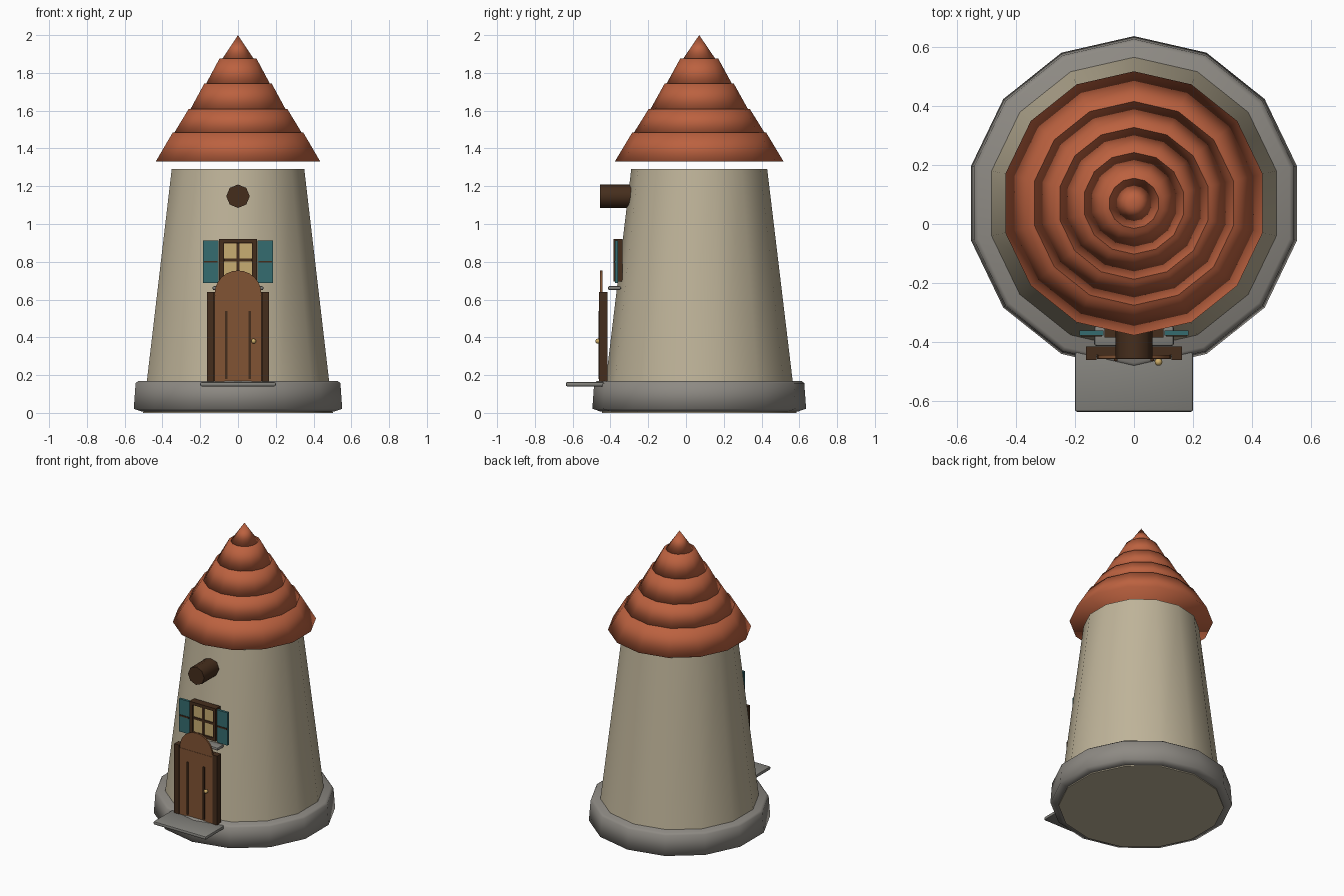
import bpy, bmesh, math
from mathutils import Vector, Matrix

if "Cube" in bpy.data.objects:
    bpy.data.objects.remove(bpy.data.objects["Cube"])

CY = 0.07      # tower axis in y
SIDES = 14


def material(name, rgb):
    m = bpy.data.materials.new(name)
    m.diffuse_color = (*rgb, 1)
    m.use_nodes = True
    m.node_tree.nodes["Principled BSDF"].inputs["Base Color"].default_value = m.diffuse_color
    return m


PLASTER = material("tan_plaster", (0.52, 0.455, 0.32))
STONE = material("grey_stone", (0.27, 0.255, 0.23))
SLAB = material("slab_grey", (0.23, 0.225, 0.205))
TILE = material("terracotta", (0.50, 0.12, 0.05))
WOOD = material("brown_wood", (0.22, 0.088, 0.034))
DARK = material("dark_wood", (0.06, 0.027, 0.012))
GLASS = material("warm_glass", (0.58, 0.42, 0.17))
TEAL = material("teal_paint", (0.035, 0.15, 0.16))
BRASS = material("brass", (0.62, 0.42, 0.14))


def finish(name, bm, mat, smooth=None):
    bmesh.ops.recalc_face_normals(bm, faces=bm.faces)
    me = bpy.data.meshes.new(name)
    bm.to_mesh(me)
    bm.free()
    me.materials.append(mat)
    ob = bpy.data.objects.new(name, me)
    bpy.context.collection.objects.link(ob)
    if smooth is not None:
        bpy.ops.object.select_all(action='DESELECT')
        ob.select_set(True)
        bpy.context.view_layer.objects.active = ob
        if smooth >= 180:
            bpy.ops.object.shade_smooth()
        else:
            bpy.ops.object.shade_smooth_by_angle(angle=math.radians(smooth))
    return ob


def lathe(name, profile, mat, smooth):
    """Capped turned shape about the tower axis; profile is (radius, z)."""
    bm = bmesh.new()
    rings = []
    for r, z in profile:
        if r == 0:
            rings.append([bm.verts.new((0, CY, z))])
            continue
        ring = []
        for k in range(SIDES):
            a = math.pi / 2 + k * math.tau / SIDES
            ring.append(bm.verts.new((r * math.cos(a), CY + r * math.sin(a), z)))
        rings.append(ring)
    for a, b in zip(rings, rings[1:]):
        for k in range(SIDES):
            n = (k + 1) % SIDES
            bm.faces.new((a[k], a[n], b[0]) if len(b) == 1 else (a[k], a[n], b[n], b[k]))
    for ring in (rings[0], rings[-1]):
        if len(ring) > 1:
            bm.faces.new(ring)
    return finish(name, bm, mat, smooth)


def box(name, x0, x1, y0, y1, z0, z1, mat, bevel=0.0):
    bm = bmesh.new()
    bmesh.ops.create_cube(bm, size=1)
    for v in bm.verts:
        v.co = Vector(((x0 + x1) / 2 + v.co.x * (x1 - x0),
                       (y0 + y1) / 2 + v.co.y * (y1 - y0),
                       (z0 + z1) / 2 + v.co.z * (z1 - z0)))
    if bevel:
        bmesh.ops.bevel(bm, geom=bm.edges[:], offset=bevel, segments=2,
                        profile=0.5, affect='EDGES')
    return finish(name, bm, mat, 35 if bevel else None)


def rod_y(name, x, z, r, y0, y1, sides, mat, smooth=50):
    """Cylinder lying along y."""
    bm = bmesh.new()
    bmesh.ops.create_cone(bm, cap_ends=True, segments=sides, radius1=r, radius2=r, depth=y1 - y0,
                          matrix=Matrix.Translation((x, (y0 + y1) / 2, z)) @ Matrix.Rotation(math.pi / 2, 4, 'X'))
    return finish(name, bm, mat, smooth)


# Tower wall and stone footing
lathe("tower_wall", [(0.515, 0.0), (0.36, 1.29)], PLASTER, 30)
lathe("stone_base", [(0.525, 0.008), (0.566, 0.022), (0.556, 0.158), (0.54, 0.17)], STONE, 180)

# Stacked roof tiers, each with a small ledge
z_levels = [1.33, 1.485, 1.61, 1.745, 1.875, 2.0]
r_low = [0.447, 0.345, 0.257, 0.172, 0.085]
r_high = [0.354, 0.267, 0.182, 0.101, 0]
for i in range(5):
    lathe(f"roof_tier_{i + 1}", [(r_low[i], z_levels[i]), (r_high[i], z_levels[i + 1])], TILE, 180)

# Log beam poking out above the window
rod_y("beam_end", 0, 1.147, 0.062, -0.455, -0.27, 8, DARK)

# Window: frame, panes, glazing bars, sill
box("window_frame", -0.1, 0.1, -0.37, -0.335, 0.695, 0.92, DARK)
box("window_glass", -0.075, 0.075, -0.375, -0.368, 0.715, 0.898, GLASS)
box("window_bar_upright", -0.008, 0.008, -0.381, -0.373, 0.715, 0.898, DARK)
box("window_bar_cross", -0.075, 0.075, -0.381, -0.373, 0.802, 0.818, DARK)
for s in (-1, 1):
    x0, x1 = sorted((s * 0.078, s * 0.1))
    box("window_jamb", x0, x1, -0.385, -0.36, 0.695, 0.92, DARK)
box("window_head", -0.1, 0.1, -0.385, -0.36, 0.9, 0.92, DARK)
box("window_foot", -0.1, 0.1, -0.385, -0.36, 0.695, 0.715, DARK)
box("window_sill", -0.135, 0.135, -0.413, -0.345, 0.65, 0.671, SLAB, 0.008)

# Shutters with a cross batten
for s in (-1, 1):
    x0, x1 = sorted((s * 0.103, s * 0.184))
    box("shutter", x0, x1, -0.377, -0.36, 0.687, 0.912, TEAL)
    box("shutter_batten", x0 + 0.005, x1 - 0.005, -0.381, -0.376, 0.795, 0.805, DARK)

# Door: frame, leaf, arched top, plank seams, knob
box("door_frame", -0.163, 0.163, -0.444, -0.415, 0.165, 0.64, DARK)
for s in (-1, 1):
    x0, x1 = sorted((s * 0.127, s * 0.163))
    box("door_post", x0, x1, -0.46, -0.425, 0.165, 0.64, DARK)
box("door_leaf", -0.125, 0.125, -0.457, -0.43, 0.165, 0.622, WOOD)
rod_y("door_arch", 0, 0.63, 0.124, -0.455, -0.443, 24, WOOD)
for s in (-1, 1):
    box("door_seam", s * 0.062 - 0.006, s * 0.062 + 0.006, -0.464, -0.456, 0.18, 0.54, DARK)
bm = bmesh.new()
bmesh.ops.create_uvsphere(bm, u_segments=12, v_segments=8, radius=0.013,
                          matrix=Matrix.Translation((0.083, -0.467, 0.38)))
finish("door_knob", bm, BRASS, 180)

# Doorstep slab
box("doorstep", -0.2, 0.2, -0.636, -0.425, 0.14, 0.163, SLAB, 0.008)
